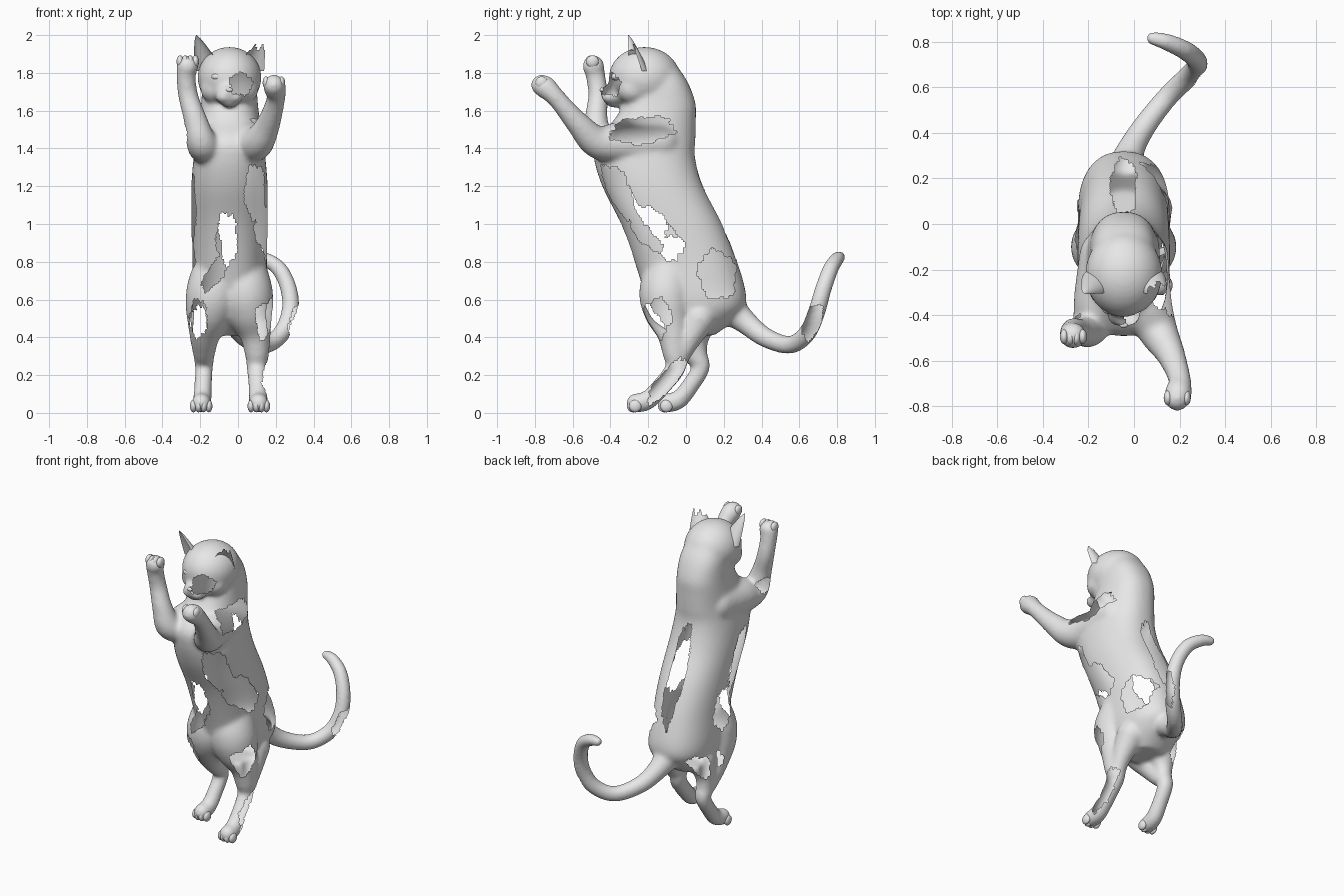
import bpy, bmesh, math
from mathutils import Vector, Matrix

old = bpy.data.objects.get("Cube")
if old:
    bpy.data.objects.remove(old, do_unlink=True)

GREY = (0.8, 0.8, 0.8, 1.0)
mat = bpy.data.materials.new("plain grey")
mat.use_nodes = True
mat.diffuse_color = GREY
mat.node_tree.nodes["Principled BSDF"].inputs["Base Color"].default_value = GREY

MID = -0.045  # x of the body's middle plane


def make_object(name, bm):
    mesh = bpy.data.meshes.new(name)
    bm.to_mesh(mesh)
    bm.free()
    mesh.materials.append(mat)
    mesh.shade_smooth()
    obj = bpy.data.objects.new(name, mesh)
    bpy.context.collection.objects.link(obj)
    return obj


def ball(bm, centre, radii):
    matrix = Matrix.Translation(centre) @ Matrix.Diagonal((*radii, 1))
    bmesh.ops.create_uvsphere(bm, u_segments=24, v_segments=16, radius=1, matrix=matrix)


def spline(stations, steps=6):
    """Smooth stations with a Catmull-Rom curve."""
    pts = [Vector(s) for s in stations]
    pts = [pts[0]] + pts + [pts[-1]]
    out = []
    for p0, p1, p2, p3 in zip(pts, pts[1:], pts[2:], pts[3:]):
        for i in range(steps):
            t = i / steps
            out.append(0.5 * (2 * p1 + (p2 - p0) * t + (2 * p0 - 5 * p1 + 4 * p2 - p3) * t ** 2
                              + (3 * p1 - p0 - 3 * p2 + p3) * t ** 3))
    return out + [pts[-1]]


def skin(bm, rings):
    """Join rings of points into a closed tube."""
    loops = [[bm.verts.new(p) for p in ring] for ring in rings]
    n = len(loops[0])
    for a, b in zip(loops, loops[1:]):
        for i in range(n):
            j = (i + 1) % n
            bm.faces.new((a[i], a[j], b[j], b[i]))
    bm.faces.new(loops[0][::-1])
    bm.faces.new(loops[-1])


ANGLES = [math.tau * i / 48 for i in range(48)]


def limb(bm, stations):
    """Round tube through (x, y, z, radius) stations with ball ends."""
    pts = spline(stations)
    rings = []
    for i, p in enumerate(pts):
        tangent = (pts[min(i + 1, len(pts) - 1)] - pts[max(i - 1, 0)]).xyz
        turn = Vector((0, 0, 1)).rotation_difference(tangent)
        rings.append([p.xyz + turn @ Vector((math.cos(a), math.sin(a), 0)) * p.w for a in ANGLES])
    skin(bm, rings)
    for p in (pts[0], pts[-1]):
        ball(bm, p.xyz, (p.w,) * 3)


def full(value):
    """Fill out a sine or cosine for a slightly boxy section."""
    return math.copysign(abs(value) ** .86, value)


bm = bmesh.new()

# Torso and neck: level slices of z, y centre, half depth, half width
torso = [(.41, .05, .10, .10), (.5, .045, .22, .17), (.6, .055, .265, .2), (.8, 0, .272, .198),
         (1.0, -.075, .27, .202), (1.2, -.175, .268, .202), (1.35, -.22, .268, .19),
         (1.45, -.215, .265, .175), (1.55, -.165, .217, .16), (1.64, -.14, .19, .15),
         (1.75, -.14, .15, .14), (1.84, -.16, .11, .11)]
skin(bm, [[Vector((MID + s[3] * full(math.cos(a)), s[1] + s[2] * full(math.sin(a)), s[0]))
           for a in ANGLES] for s in spline(torso)])

# Head
ball(bm, (MID, -.22, 1.775), (.17, .19, .163))
ball(bm, (MID, -.36, 1.69), (.08, .092, .062))
ball(bm, (MID, -.38, 1.65), (.05, .05, .035))
ball(bm, (MID, -.435, 1.705), (.025, .025, .02))
for side in (-1, 1):
    ball(bm, (MID + side * .03, -.395, 1.672), (.045, .055, .035))
    ball(bm, (MID + side * .07, -.28, 1.715), (.085, .09, .08))

# Raised front legs, from shoulder to paw
limb(bm, [(.03, -.14, 1.44, .12), (.05, -.33, 1.43, .115), (.105, -.47, 1.435, .088),
          (.16, -.57, 1.53, .064), (.2, -.68, 1.66, .05), (.195, -.74, 1.72, .06), (.19, -.765, 1.735, .057)])
limb(bm, [(-.12, -.14, 1.44, .12), (-.15, -.33, 1.42, .115), (-.19, -.45, 1.43, .085),
          (-.225, -.475, 1.55, .062), (-.264, -.465, 1.68, .053), (-.275, -.48, 1.79, .052),
          (-.268, -.49, 1.835, .059)])

# Hind legs, from foot to hip, with the back of each thigh
limb(bm, [(.11, -.265, .052, .052), (.108, -.205, .066, .051), (.105, -.13, .14, .05),
          (.1, -.055, .24, .054), (.1, -.06, .32, .066), (.09, -.07, .42, .085),
          (.06, -.095, .54, .13), (.035, -.1, .66, .145), (.02, -.06, .84, .11)])
limb(bm, [(.1, -.035, .28, .045), (.1, .005, .37, .06), (.08, .07, .5, .09)])
limb(bm, [(-.195, -.1, .052, .052), (-.19, -.04, .069, .05), (-.185, .02, .14, .047),
          (-.18, .08, .25, .049), (-.18, .02, .33, .062), (-.175, -.04, .42, .085),
          (-.15, -.09, .54, .13), (-.125, -.1, .66, .145), (-.11, -.06, .84, .11)])
limb(bm, [(-.18, .075, .27, .045), (-.18, .055, .37, .06), (-.165, .08, .5, .09)])

# Tail
limb(bm, [(MID, .2, .58, .1), (-.02, .31, .485, .065), (.04, .42, .40, .053), (.14, .55, .36, .048),
          (.23, .64, .42, .048), (.275, .69, .53, .047), (.27, .725, .65, .045),
          (.22, .765, .76, .043), (.14, .8, .815, .038), (.08, .815, .825, .03)])

# Fuse the parts into one smooth skin
cat = make_object("cat_body", bm)
remesh = cat.modifiers.new("fuse", 'REMESH')
remesh.mode = 'VOXEL'
remesh.voxel_size = 0.01
smooth = cat.modifiers.new("soften", 'SMOOTH')
smooth.factor = 0.5
smooth.iterations = 22
graph = bpy.context.evaluated_depsgraph_get()
fused = bpy.data.meshes.new_from_object(cat.evaluated_get(graph))
cat.modifiers.clear()

# Torn holes: facing axis, sign, centre u v, radii u v, tilt, least distance along the facing
HOLES = [
    (0, 1, -.23, 1.495, .17, .07, .1, .0),     # left shoulder
    (0, 1, -.165, .96, .085, .19, .8, .0),     # left flank
    (0, 1, .165, .73, .1, .13, .2, .0),        # left hip
    (0, 1, -.165, .49, .08, .115, -.3, .05),   # left thigh
    (0, 1, -.1, .17, .045, .15, -.7, .1),      # left shin
    (0, 1, .67, .48, .045, .1, -.35, .2),      # tail
    (0, -1, -.2, 1.09, .06, .19, .45, .1),     # right ribs
    (0, -1, -.04, .81, .09, .13, .3, .1),      # right flank
    (0, -1, -.45, 1.48, .05, .05, 0, .2),      # right elbow
    (1, -1, .09, 1.17, .055, .145, 0, .1),     # chest
    (1, -1, -.06, .92, .055, .14, 0, .1),      # belly
    (1, -1, -.12, .74, .04, .11, -.6, .1),     # groin
    (1, -1, -.21, .5, .045, .1, 0, .0),        # right thigh front
    (1, 1, -.21, .48, .045, .09, 0, -.1),      # right thigh back
    (1, 1, -.045, 1.05, .055, .3, 0, -.1),     # spine
    (1, -1, .015, 1.74, .06, .058, 0, .25),    # left cheek
]


def torn(co, normal):
    for axis, sign, u, v, ru, rv, tilt, least in HOLES:
        if normal[axis] * sign < .3 or co[axis] * sign < least:
            continue
        du, dv = co[1 - axis] - u, co.z - v
        a = (du * math.cos(tilt) + dv * math.sin(tilt)) / ru
        b = (dv * math.cos(tilt) - du * math.sin(tilt)) / rv
        angle = math.atan2(b, a)
        ragged = 1 + .08 * math.sin(5 * angle + u * 40) + .05 * math.sin(13 * angle)
        if math.hypot(a, b) < ragged:
            return True
    return False


bm = bmesh.new()
bm.from_mesh(fused)
bm.normal_update()
holes = [f for f in bm.faces if torn(f.calc_center_median(), f.normal)]
bmesh.ops.delete(bm, geom=holes, context='FACES')
bm.to_mesh(cat.data)
bm.free()
cat.data.shade_smooth()

# Toes
PAWS = {"left_hind": ((.11, -.285, .036), .4), "right_hind": ((-.195, -.12, .036), .4),
        "left_front": ((.19, -.78, 1.748), .4), "right_front": ((-.266, -.503, 1.86), .2)}
for name, (centre, curve) in PAWS.items():
    bm = bmesh.new()
    for i in range(4):
        k = (i - 1.5) * .027
        ball(bm, Vector(centre) + Vector((k, abs(k) * curve, 0)), (.019, .033, .033))
    make_object(name + "_toes", bm)

# Right eyeball and nose
bm = bmesh.new()
ball(bm, (-.11, -.371, 1.78), (.03, .024, .02))
make_object("right_eye", bm)
bm = bmesh.new()
ball(bm, (MID, -.445, 1.71), (.018, .012, .012))
make_object("nose", bm)

# Ears: half cones open forward and outward, the left one with its tip torn off
for name, side in (("right_ear", -1), ("left_ear", 1)):
    bm = bmesh.new()
    base, tip = Vector((MID + side * .108, -.265, 1.81)), Vector((MID + side * .175, -.305, 2.0))
    rows = []
    for i in range(13):
        f = i / 12
        r = .08 * (1 - f) ** .75 + .002
        turn = Matrix.Rotation(side * .4, 3, 'Z')
        rows.append([bm.verts.new(base.lerp(tip, f)
                                  + turn @ Vector((r * math.cos(a), r * .8 * math.sin(a), 0)))
                     for a in [math.pi * j / 16 for j in range(17)]])
    for lower, upper in zip(rows, rows[1:]):
        for j in range(16):
            bm.faces.new((lower[j], lower[j + 1], upper[j + 1], upper[j]))
    if side > 0:
        ripped = [f for f in bm.faces
                  if f.calc_center_median().z > 1.935 + .015 * math.sin(f.calc_center_median().x * 160)]
        bmesh.ops.delete(bm, geom=ripped, context='FACES')
    bmesh.ops.recalc_face_normals(bm, faces=bm.faces[:])
    make_object(name, bm)
